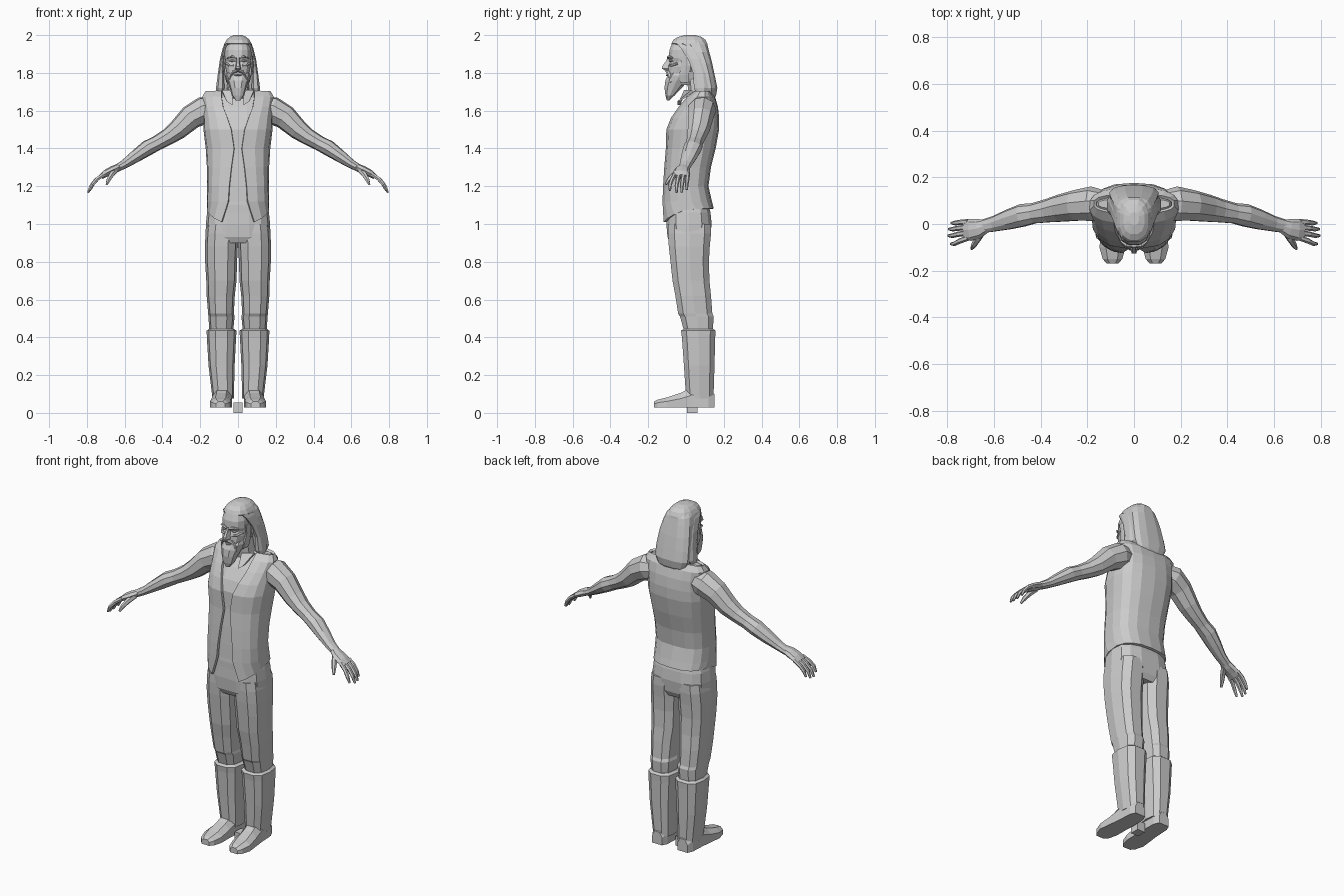
import bpy, bmesh, math
from mathutils import Vector


def spow(v, p):
    return math.copysign(abs(v) ** p, v)


def oval(z, x0, x1, y0, y1, n=10, p=0.8):
    """Horizontal rounded-box section."""
    pts = []
    for i in range(n):
        a = 2 * math.pi * (i + 0.5) / n - math.pi / 2
        pts.append(((x0 + x1) / 2 + (x1 - x0) / 2 * spow(math.cos(a), p),
                    (y0 + y1) / 2 + (y1 - y0) / 2 * spow(math.sin(a), p), z))
    return pts


def loft(name, rings, mirror=False, closed=True):
    """Skin a list of equal-length sections, capping closed ones."""
    bm = bmesh.new()
    vs = [[bm.verts.new(p) for p in r] for r in rings]
    n = len(rings[0])
    for a, b in zip(vs, vs[1:]):
        for i in range(n if closed else n - 1):
            j = (i + 1) % n
            bm.faces.new((a[i], a[j], b[j], b[i]))
    if closed:
        bm.faces.new(vs[0])
        bm.faces.new(vs[-1])
    bmesh.ops.recalc_face_normals(bm, faces=bm.faces)
    me = bpy.data.meshes.new(name)
    bm.to_mesh(me)
    bm.free()
    ob = bpy.data.objects.new(name, me)
    bpy.context.collection.objects.link(ob)
    if mirror:
        ob.modifiers.new("mirror", 'MIRROR')
    return ob


def body(name, rows, n=12, p=0.8):
    """Symmetric part: rows of z, half width, front y, back y."""
    return loft(name, [oval(z, -r, r, f, b, n, p) for z, r, f, b in rows])


def limb(name, rows, n=10, p=0.75):
    """Mirrored part: rows of z, inner x, outer x, front y, back y."""
    return loft(name, [oval(*r, n, p) for r in rows], True)


def tube(name, path, n=8):
    """Mirrored tube: path of x, y, z, side radius, up radius."""
    rings = []
    for i, q in enumerate(path):
        a, b = path[max(i - 1, 0)], path[min(i + 1, len(path) - 1)]
        t = (Vector(b[:3]) - Vector(a[:3])).normalized()
        s = (Vector((0, 1, 0)) - t * t.y).normalized()
        u = t.cross(s)
        rings.append([Vector(q[:3]) + s * q[3] * math.cos(w) + u * q[4] * math.sin(w)
                      for w in (2 * math.pi * k / n for k in range(n))])
    return loft(name, rings, True)


# small stand block between the feet
loft("base_block", [[(-.025, .005, z), (.025, .005, z), (.025, .06, z), (-.025, .06, z)]
                    for z in (0, .055)])

# shoes: sections along y (y, centre x, half width, top z)
shoe = []
for y, c, w, t in [(.15, .082, .032, .10), (.12, .082, .046, .13), (.03, .083, .05, .135),
                   (-.03, .088, .052, .105), (-.10, .092, .056, .082), (-.15, .092, .042, .07),
                   (-.17, .092, .024, .06)]:
    m = .03 + (t - .03) * .6
    shoe.append([(c - w, y, .028), (c + w, y, .028), (c + w, y, m),
                 (c + .5 * w, y, t), (c - .5 * w, y, t), (c - w, y, m)])
loft("shoe", shoe, True)

# boot shafts, with the rim folded inward at the top
limb("boot_shaft", [(.075, .022, .135, -.002, .148), (.25, .018, .156, -.014, .154),
                    (.40, .010, .165, -.025, .158), (.435, .008, .166, -.03, .16),
                    (.445, .022, .152, -.015, .147)])

# trousers: legs and hips
limb("trouser_leg", [(.38, .035, .142, .0, .135), (.44, .025, .152, -.015, .145),
                     (.51, .018, .157, -.035, .15), (.525, .022, .158, -.045, .143),
                     (.62, .017, .166, -.06, .136), (.70, .008, .168, -.075, .128),
                     (.80, .005, .174, -.086, .125), (.88, .001, .175, -.095, .13),
                     (.95, .001, .172, -.1, .137), (1.0, .001, .165, -.1, .137)])
body("trouser_hips", [(.90, .15, -.085, .115), (.93, .172, -.1, .13), (1.0, .17, -.106, .138),
                      (1.06, .164, -.104, .132), (1.11, .153, -.104, .12)], 14, .7)

# vest and the shirt beneath: z, half width, front y, back y, opening half width
rows = [(1.08, .157, -.122, .14, .085), (1.12, .157, -.12, .13, .05),
        (1.20, .157, -.116, .112, .045), (1.30, .158, -.109, .125, .034),
        (1.40, .164, -.10, .15, .02), (1.50, .176, -.098, .168, .035),
        (1.56, .176, -.075, .169, .055), (1.62, .178, -.035, .162, .078),
        (1.67, .185, .008, .148, .086), (1.70, .168, .05, .122, .086)]
P, COLS = .75, 9
sheet = []
for i, (z, r, f, b, o) in enumerate(rows):
    a0 = math.asin((o / r) ** (1 / P))
    line = []
    for j in range(COLS):
        a = a0 + (math.pi - a0) * j / (COLS - 1)
        drop = max(0, .07 - .02 * j) if i == 0 else 0
        line.append((r * abs(math.sin(a)) ** P if j < COLS - 1 else 0,
                     (f + b) / 2 - (b - f) / 2 * spow(math.cos(a), P), z - drop))
    sheet.append(line)
vest = loft("vest", sheet, True, closed=False)
sol = vest.modifiers.new("thickness", 'SOLIDIFY')
sol.thickness, sol.offset = .014, 0
body("shirt", [(z + .02 * (i == 0), r - .013, f + .013, b - .013)
               for i, (z, r, f, b, o) in enumerate(rows)], 16, P)

# shirt collar flaps in the neckline
loft("collar", [[(.03, .0, 1.70), (.085, .04, 1.70), (.085, .03, 1.71), (.03, -.01, 1.71)],
                [(.03, -.03, 1.63), (.06, -.03, 1.65), (.06, -.045, 1.65), (.03, -.045, 1.63)]], True)

# arms
tube("arm", [(.13, .085, 1.61, .06, .06), (.18, .085, 1.603, .076, .074),
             (.25, .078, 1.565, .068, .066), (.32, .066, 1.498, .06, .054),
             (.37, .056, 1.462, .052, .045), (.43, .045, 1.428, .045, .04),
             (.48, .036, 1.402, .05, .042), (.54, .018, 1.36, .044, .034),
             (.60, .0, 1.318, .034, .024), (.645, -.01, 1.293, .03, .02)], 9)

# hands: palm, four fingers, thumb
tube("palm", [(.63, -.008, 1.302, .028, .019), (.665, -.02, 1.285, .042, .022),
              (.70, -.025, 1.268, .047, .019), (.725, -.025, 1.25, .044, .014)])
for k, (y0, y1, reach) in enumerate([(-.06, -.085, .92), (-.037, -.05, 1.05),
                                     (-.013, -.022, 1.02), (.010, .004, .88)]):
    path = [(.71, y0, 1.262), (.748, (y0 + y1) / 2, 1.237), (.775, y1, 1.205), (.79, y1, 1.17)]
    path = [(.71 + (x - .71) * reach, y, 1.262 + (z - 1.262) * reach) for x, y, z in path]
    tube("finger", [(*q, r, r) for q, r in zip(path, (.012, .0115, .01, .006))], 6)
tube("thumb", [(.65, -.03, 1.285, .018, .018), (.67, -.065, 1.26, .015, .015),
               (.685, -.09, 1.235, .012, .012), (.695, -.107, 1.21, .006, .006)], 6)

# neck and head
body("neck", [(1.64, .075, .02, .13), (1.70, .06, .01, .12), (1.80, .052, .0, .1)], 10)
body("head", [(1.735, .04, -.075, .05), (1.77, .056, -.092, .08), (1.805, .064, -.097, .10),
              (1.835, .071, -.094, .11), (1.86, .07, -.084, .112), (1.878, .073, -.093, .113),
              (1.92, .073, -.09, .112), (1.96, .06, -.074, .1), (1.98, .035, -.04, .07)], 14)

# beard and moustache
body("beard", [(1.655, .012, -.102, -.088), (1.68, .033, -.11, -.06), (1.72, .044, -.116, -.02),
               (1.76, .057, -.112, .015), (1.785, .064, -.1, .03), (1.80, .062, -.085, .03)], 10, .85)
tube("moustache", [(0, -.1, 1.812, .013, .008), (.025, -.095, 1.805, .012, .008),
                   (.042, -.085, 1.78, .01, .006), (.047, -.082, 1.75, .006, .005)], 6)
tube("lower_lip", [(0, -.1, 1.788, .008, .005), (.022, -.09, 1.788, .004, .003)], 6)

# nose, brows, eyes, cheekbones, ears
loft("nose", [[(-w, -.07, z), (w, -.07, z), (w * .5, f, z), (-w * .5, f, z)]
              for z, w, f in [(1.812, .014, -.108), (1.822, .021, -.126),
                              (1.835, .017, -.126), (1.86, .011, -.108), (1.88, .012, -.098)]])
tube("brow", [(.008, -.093, 1.879, .009, .006), (.032, -.091, 1.886, .009, .007),
              (.056, -.072, 1.879, .006, .004)], 6)
tube("eye", [(.018, -.084, 1.863, .004, .002), (.031, -.082, 1.864, .008, .007),
             (.045, -.074, 1.863, .004, .002)], 6)
tube("cheekbone", [(.022, -.088, 1.838, .006, .005), (.045, -.078, 1.84, .01, .008),
                   (.064, -.045, 1.85, .008, .007)], 6)
limb("ear", [(1.805, .06, .076, .012, .028), (1.84, .06, .086, .008, .045),
             (1.87, .06, .084, .01, .045), (1.88, .06, .076, .02, .035)], 6)

# hair: swept crown, long mass at the back, side locks
body("hair_crown", [(1.935, .079, -.03, .118), (1.955, .074, -.08, .116), (1.975, .062, -.07, .105),
                    (1.99, .046, -.045, .085), (2.0, .022, -.005, .05)], 12)
body("hair_back", [(1.65, .055, .115, .145), (1.68, .09, .085, .16), (1.72, .108, .07, .167),
                   (1.78, .106, .06, .155), (1.85, .099, .04, .14), (1.91, .088, .01, .125),
                   (1.95, .076, -.02, .115), (1.97, .06, -.02, .1)], 12, .75)
limb("side_lock", [(1.685, .085, .115, .055, .10), (1.72, .07, .118, .04, .12),
                   (1.80, .075, .107, .035, .11), (1.87, .065, .097, .01, .09),
                   (1.93, .055, .082, -.03, .06), (1.955, .045, .07, -.05, .05)], 8)
limb("sideburn", [(1.75, .045, .062, -.035, .02), (1.79, .055, .071, -.04, .02),
                  (1.84, .06, .077, -.025, .02), (1.89, .06, .079, -.035, .02)], 6)
